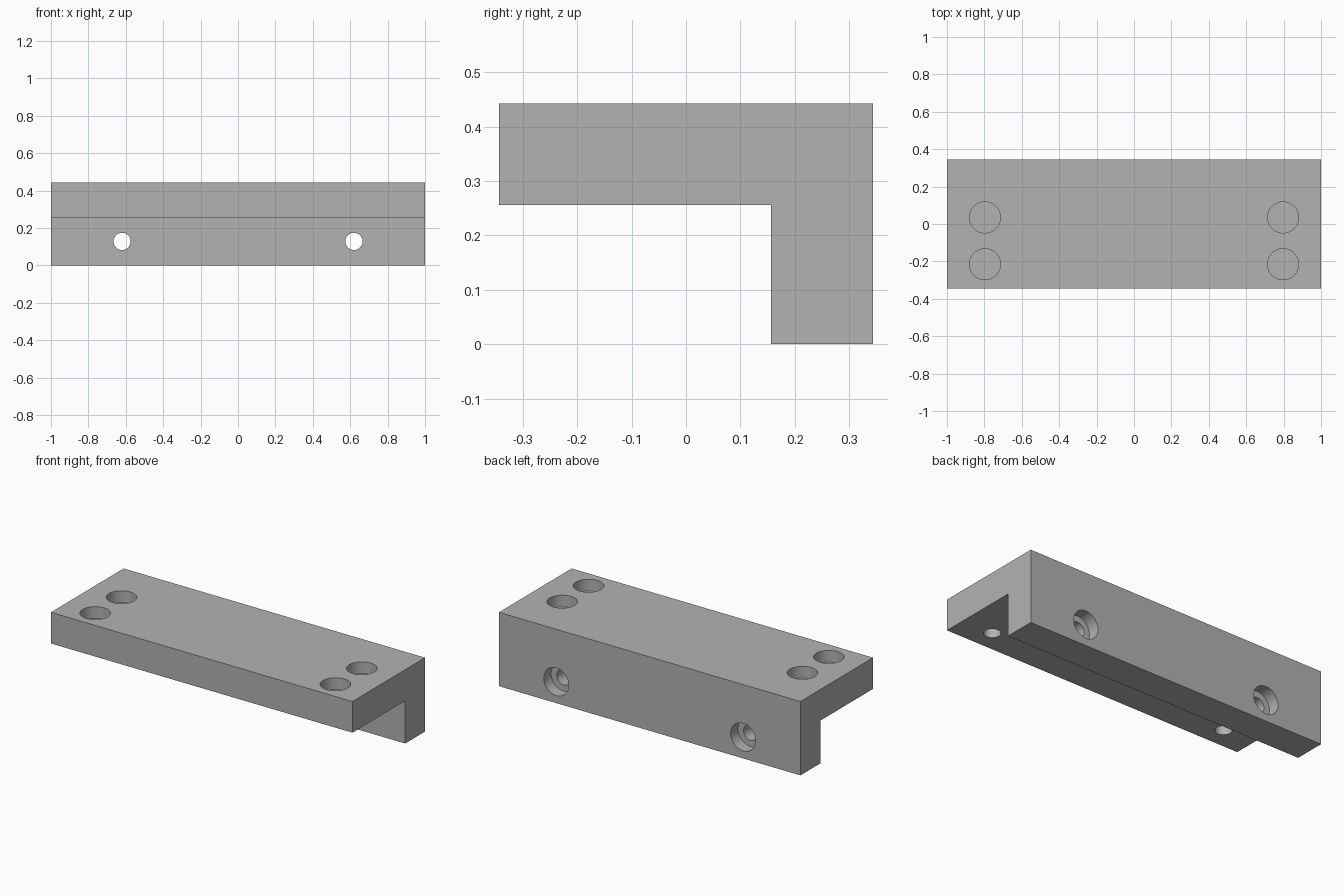
import bpy
import bmesh
from math import pi, radians
from mathutils import Matrix, Vector

if "Cube" in bpy.data.objects:
    bpy.data.objects.remove(bpy.data.objects["Cube"], do_unlink=True)

# Plain grey finish
grey = bpy.data.materials.new("grey metal")
grey.use_nodes = True
colour = (0.448, 0.448, 0.448, 1)
grey.diffuse_color = colour
grey.node_tree.nodes["Principled BSDF"].inputs["Base Color"].default_value = colour

HEIGHT, LEDGE, HALF_DEPTH, LEG_FRONT = 0.443, 0.256, 0.344, 0.156
BORE, HOLE, BORE_DEPTH = 0.083, 0.046, 0.07


def make_object(name, bm):
    bmesh.ops.recalc_face_normals(bm, faces=bm.faces)
    mesh = bpy.data.meshes.new(name)
    bm.to_mesh(mesh)
    bm.free()
    mesh.materials.append(grey)
    obj = bpy.data.objects.new(name, mesh)
    bpy.context.collection.objects.link(obj)
    return obj


def cut_cylinder(target, name, radius, start, end):
    """Subtract a round hole running between two points."""
    start, end = Vector(start), Vector(end)
    axis = end - start
    place = Matrix.Translation((start + end) / 2) @ axis.to_track_quat("Z", "Y").to_matrix().to_4x4()
    bm = bmesh.new()
    bmesh.ops.create_cone(bm, cap_ends=True, segments=64, radius1=radius,
                          radius2=radius, depth=axis.length, matrix=place)
    cutter = make_object(name, bm)
    cutter.hide_render = True
    mod = target.modifiers.new(name, "BOOLEAN")
    mod.operation = "DIFFERENCE"
    mod.solver = "EXACT"
    mod.object = cutter
    bpy.context.view_layer.objects.active = target
    bpy.ops.object.modifier_apply(modifier=mod.name)
    bpy.data.objects.remove(cutter, do_unlink=True)


# L-shaped bracket body, extruded along its length
profile = [(-HALF_DEPTH, HEIGHT), (-HALF_DEPTH, LEDGE), (LEG_FRONT, LEDGE),
           (LEG_FRONT, 0), (HALF_DEPTH, 0), (HALF_DEPTH, HEIGHT)]
bm = bmesh.new()
face = bm.faces.new([bm.verts.new((-1, y, z)) for y, z in profile])
extruded = bmesh.ops.extrude_face_region(bm, geom=[face])["geom"]
bmesh.ops.translate(bm, vec=(2, 0, 0),
                    verts=[v for v in extruded if isinstance(v, bmesh.types.BMVert)])
bracket = make_object("angle_bracket", bm)

for side in (-1, 1):
    # Bores in the top, with narrow holes below stopping just under the bore floor
    x = side * 0.797
    floor = HEIGHT - BORE_DEPTH
    for y in (-0.215, 0.035):
        cut_cylinder(bracket, "top_bore", BORE, (x, y, floor), (x, y, HEIGHT + 0.1))
        cut_cylinder(bracket, "lower_hole", HOLE, (x, y, LEDGE - 0.1), (x, y, floor - 0.005))
    # Counterbored holes right through the leg
    x, z = side * 0.62, 0.128
    cut_cylinder(bracket, "back_bore", BORE, (x, HALF_DEPTH - BORE_DEPTH, z), (x, HALF_DEPTH + 0.1, z))
    cut_cylinder(bracket, "leg_hole", HOLE, (x, 0, z), (x, HALF_DEPTH + 0.1, z))

# Smooth bore walls, sharp edges elsewhere
bpy.ops.object.select_all(action="DESELECT")
bracket.select_set(True)
bpy.context.view_layer.objects.active = bracket
bpy.ops.object.shade_smooth_by_angle(angle=radians(30))
